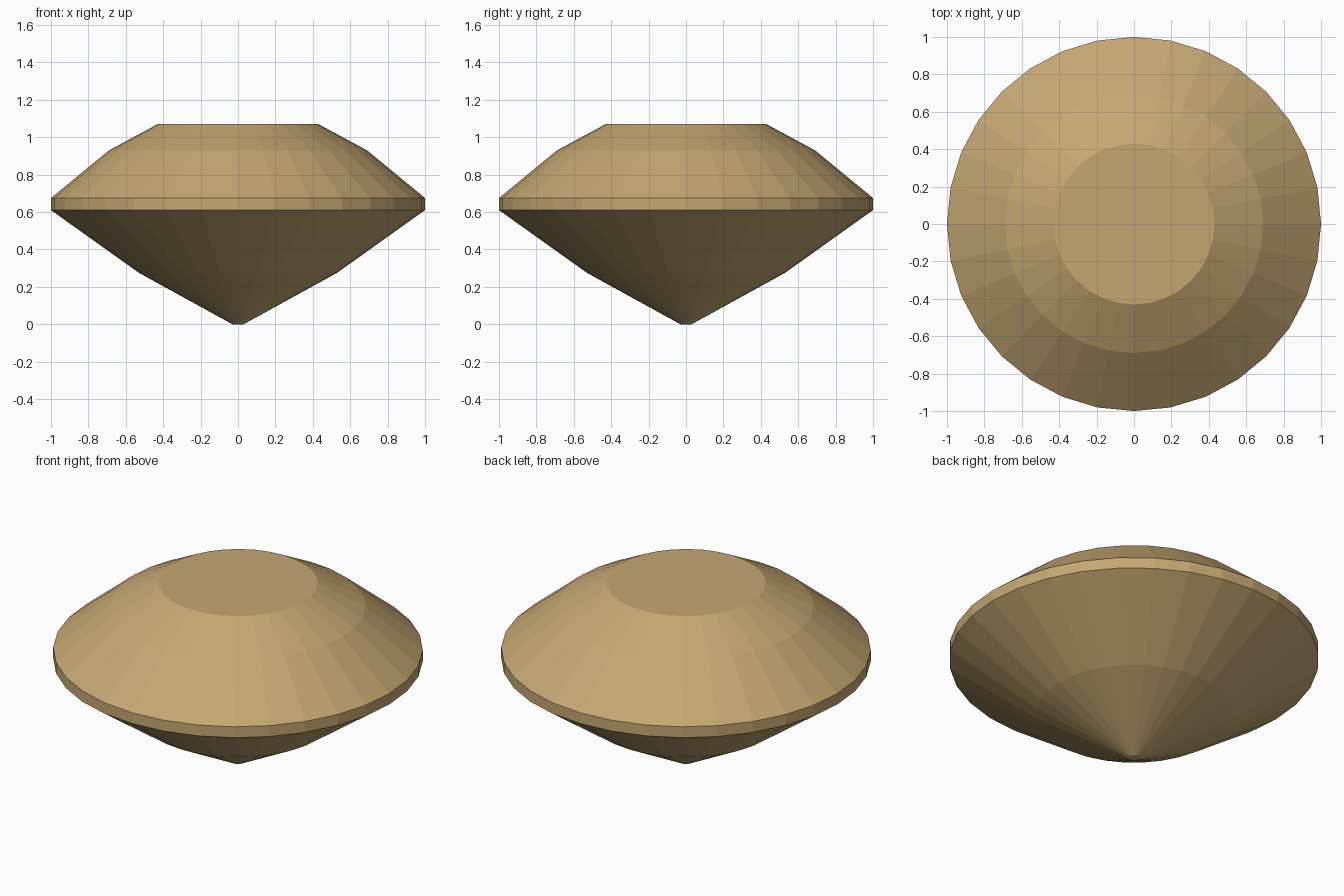
import bpy, bmesh, math

if "Cube" in bpy.data.objects:
    bpy.data.objects.remove(bpy.data.objects["Cube"])

SIDES = 32
# (radius, height): culet, lower pavilion, girdle bottom, girdle top, crown break, table
PROFILE = [(0.03, 0.0), (0.53, 0.275), (1.0, 0.61), (1.0, 0.675), (0.69, 0.93), (0.43, 1.07)]

tan = bpy.data.materials.new("warm tan")
tan.diffuse_color = (0.56, 0.39, 0.17, 1.0)
tan.use_nodes = True
tan.node_tree.nodes["Principled BSDF"].inputs["Base Color"].default_value = tan.diffuse_color

# Faceted gem: rings of vertices bridged along the profile
bm = bmesh.new()
rings = []
for r, z in PROFILE:
    rings.append([bm.verts.new((r * math.cos(2 * math.pi * i / SIDES),
                                r * math.sin(2 * math.pi * i / SIDES), z))
                  for i in range(SIDES)])
for low, high in zip(rings, rings[1:]):
    for i in range(SIDES):
        j = (i + 1) % SIDES
        bm.faces.new((low[i], low[j], high[j], high[i]))

# Culet and table caps
bm.faces.new(rings[0][::-1])
bm.faces.new(rings[-1])

mesh = bpy.data.meshes.new("cut_gem")
bm.to_mesh(mesh)
bm.free()
mesh.materials.append(tan)
gem = bpy.data.objects.new("cut_gem", mesh)
bpy.context.collection.objects.link(gem)
